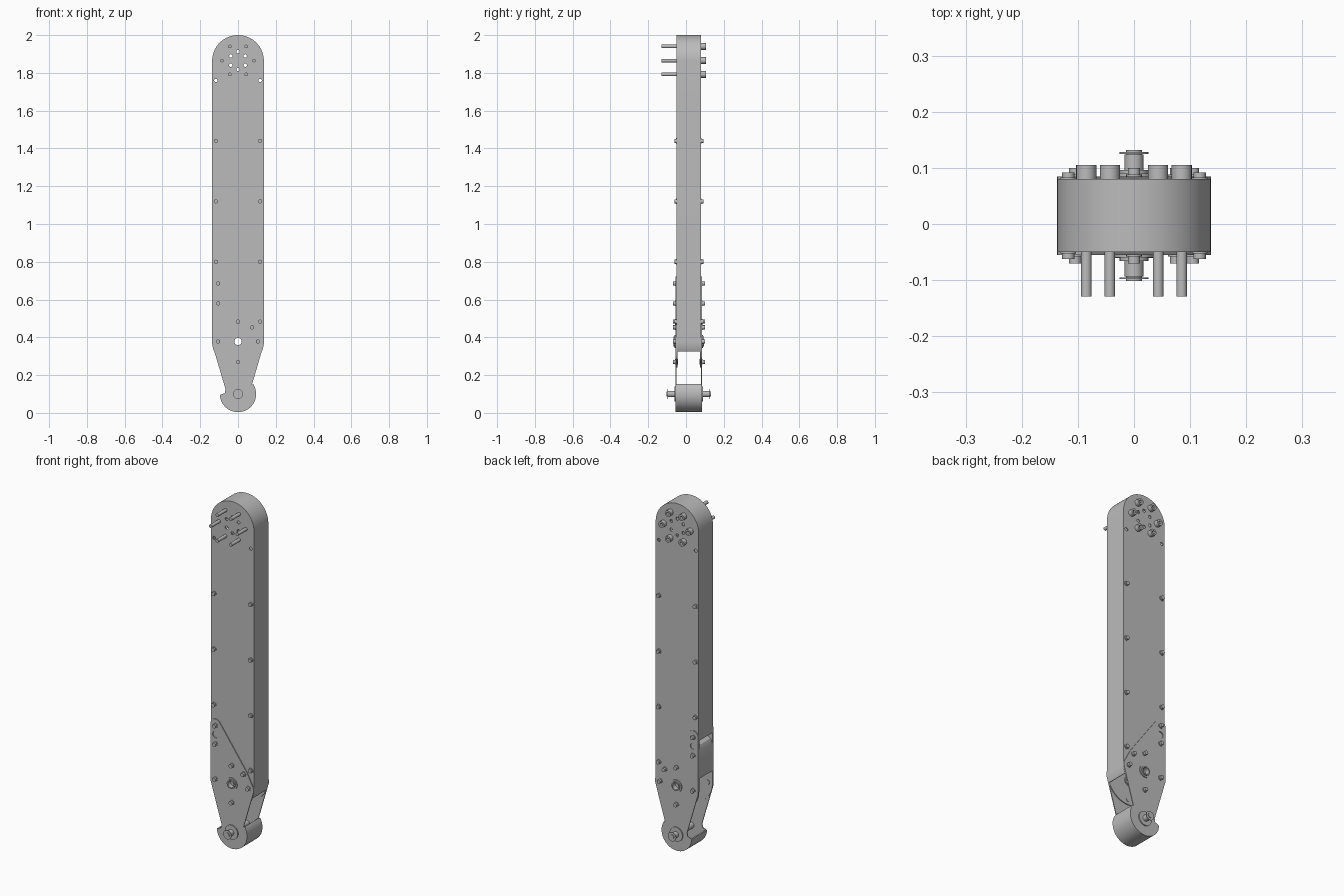
import bpy, bmesh
from math import sin, cos, radians, pi
from mathutils import Matrix

cube = bpy.data.objects.get("Cube")
if cube:
    bpy.data.objects.remove(cube, do_unlink=True)

grey = bpy.data.materials.new("metal grey")
grey.use_nodes = True
colour = (0.5, 0.5, 0.5, 1)
grey.diffuse_color = colour
grey.node_tree.nodes["Principled BSDF"].inputs["Base Color"].default_value = colour

HALF, TOP, HUB, FOOT = 0.137, 1.863, 0.378, 0.1
FRONT, BACK, SHEET = -0.05, 0.08, 0.005


def finish(name, mesh):
    ob = bpy.data.objects.new(name, mesh)
    bpy.context.scene.collection.objects.link(ob)
    mesh.materials.clear()
    mesh.materials.append(grey)
    bpy.ops.object.select_all(action='DESELECT')
    ob.select_set(True)
    bpy.context.view_layer.objects.active = ob
    bpy.ops.object.shade_smooth_by_angle(angle=radians(30))
    return ob


def arc(cx, cz, r, a0, a1, n=24):
    angles = [radians(a0 + (a1 - a0) * i / n) for i in range(n + 1)]
    return [(cx + r * cos(a), cz + r * sin(a)) for a in angles]


def circle(cx, cz, r):
    return arc(cx, cz, r, 0, 360, 20)[:-1]


def plate(name, outline, y0, y1, holes=()):
    """Filled xz outline with round holes, extruded from y0 to y1."""
    cu = bpy.data.curves.new(name, 'CURVE')
    cu.dimensions, cu.fill_mode, cu.extrude = '2D', 'BOTH', (y1 - y0) / 2
    for loop in [outline] + [circle(*h) for h in holes]:
        sp = cu.splines.new('POLY')
        sp.points.add(len(loop) - 1)
        for p, (x, z) in zip(sp.points, loop):
            p.co = (x, z, 0, 1)
        sp.use_cyclic_u = True
    tmp = bpy.data.objects.new("temp", cu)
    bpy.context.scene.collection.objects.link(tmp)
    dg = bpy.context.evaluated_depsgraph_get()
    mesh = bpy.data.meshes.new_from_object(tmp.evaluated_get(dg))
    bpy.data.objects.remove(tmp, do_unlink=True)
    mesh.transform(Matrix.Translation((0, (y0 + y1) / 2, 0)) @ Matrix.Rotation(pi / 2, 4, 'X'))
    bm = bmesh.new()
    bm.from_mesh(mesh)
    bmesh.ops.remove_doubles(bm, verts=bm.verts, dist=1e-5)
    bmesh.ops.recalc_face_normals(bm, faces=bm.faces)
    bm.to_mesh(mesh)
    bm.free()
    mesh.name = name
    return finish(name, mesh)


def rods(name, pieces, sides=20):
    """Cylinders along y, each given as (x, z, radius, y0, y1)."""
    bm = bmesh.new()
    for x, z, r, y0, y1 in pieces:
        place = Matrix.Translation((x, (y0 + y1) / 2, z)) @ Matrix.Rotation(pi / 2, 4, 'X')
        bmesh.ops.create_cone(bm, cap_ends=True, segments=sides, radius1=r, radius2=r,
                              depth=y1 - y0, matrix=place)
    mesh = bpy.data.meshes.new(name)
    bm.to_mesh(mesh)
    bm.free()
    return finish(name, mesh)


def mirrored(points):
    return [(s * x, z) for x, z in points for s in (-1, 1)]


# Bolt and hole positions
clamp_bolts = mirrored([(0.085, 1.865), (0.043, 1.94), (0.043, 1.792)])
small_holes = mirrored([(0.038, 1.89), (0.038, 1.84), (0.117, 1.76)]) + [(0, 1.912), (0, 1.818)]
edge_bolts = mirrored([(0.117, 1.44), (0.117, 1.12), (0.117, 0.80)]) + [(0.117, 0.483)]
cover_bolts = [(-0.105, 0.685), (-0.105, 0.58), (0, 0.483), (0.075, 0.453),
               (-0.105, HUB), (0.105, HUB), (0, 0.27)]

# Long body sheets with rounded ends
body = arc(0, TOP, HALF, 0, 180, 36) + arc(0, HUB, HALF, 180, 360, 36)
body_holes = [(x, z, 0.009) for x, z in small_holes] + [(0, HUB, 0.022)]
plate("front_body_sheet", body, FRONT, FRONT + SHEET, body_holes)
plate("back_body_sheet", body, BACK - SHEET, BACK, body_holes)

# Side wall running over the top
inner = HALF - SHEET
outside = arc(0, HUB, HALF, -23, 0, 6) + arc(0, TOP, HALF, 0, 180, 36) + [(-HALF, 0.67)]
inside = [(-inner, 0.67)] + arc(0, TOP, inner, 180, 0, 36) + arc(0, HUB, inner, 0, -23, 6)
plate("side_wall", outside + inside, FRONT + 0.001, BACK - 0.001)

# Lower side panel with a lip bent inward
plate("lower_side_panel",
      [(-0.136, 0.45), (-0.136, 0.61), (-0.125, 0.635), (-0.075, 0.67), (-0.075, 0.665),
       (-0.122, 0.63), (-0.131, 0.61), (-0.131, 0.45)],
      FRONT + SHEET, BACK - SHEET)

# Tapered cover plates carrying the foot
cover = (arc(-0.105, 0.69, 0.032, 180, 35, 12) + arc(0.075, 0.453, 0.024, 37, 20, 3)
         + [(HALF, 0.385), (HALF, 0.365), (0.074, 0.15)]
         + arc(0, FOOT, 0.096, 30, -177, 40)
         + [(-0.07, 0.105), (-0.066, 0.125), (-HALF, 0.365)])
cover_holes = [(0, HUB, 0.022), (-0.105, 0.632, 0.018)]
plate("front_cover_plate", cover, FRONT - SHEET, FRONT, cover_holes)
plate("back_cover_plate", cover, BACK, BACK + SHEET, cover_holes)

# Curved guard around the foot
guard = arc(0, FOOT, 0.096, -177, 33, 40) + arc(0, FOOT, 0.088, 33, -177, 40)
plate("foot_guard", guard, FRONT, BACK)

# Clamp bolts: long shanks at the front, heads at the back
rods("clamp_bolt_shanks", [(x, z, 0.0095, -0.129, BACK) for x, z in clamp_bolts])
for i, (x, z) in enumerate(clamp_bolts):
    plate(f"clamp_bolt_head_{i + 1}", circle(x, z, 0.018), BACK, 0.105, [(x, z, 0.008)])

# Small rivets on body and covers
for side, y, d in (("front", FRONT, -1), ("back", BACK, 1)):
    heads = []
    for x, z in edge_bolts:
        heads += [(x, z, 0.014, y - 0.003, y + 0.003), (x, z, 0.011, *sorted((y, y + d * 0.012)))]
    for x, z in cover_bolts:
        heads += [(x, z, 0.014, y - 0.008, y + 0.008), (x, z, 0.011, *sorted((y, y + d * 0.02)))]
    rods(f"{side}_rivets", heads, 16)

    # Open pivot bushing and its collar
    y0, y1 = sorted((y - d * 0.012, y + d * 0.016))
    plate(f"{side}_pivot_bushing", circle(0, HUB, 0.026), y0, y1, [(0, HUB, 0.019)])
    y0, y1 = sorted((y + d * 0.004, y + d * 0.010))
    plate(f"{side}_pivot_collar", circle(0, HUB, 0.035), y0, y1, [(0, HUB, 0.026)])

    # Foot axle washers and end
    def span(a, b):
        return sorted((y + d * a, y + d * b))
    rods(f"{side}_axle_end", [(0, FOOT, 0.041, *span(0.004, 0.011)),
                              (0, FOOT, 0.017, *span(0, 0.044)),
                              (0, FOOT, 0.026, *span(0.045, 0.048)),
                              (0, FOOT, 0.014, *span(0.043, 0.052))], 24)

rods("foot_axle", [(0, FOOT, 0.017, FRONT, BACK)])
